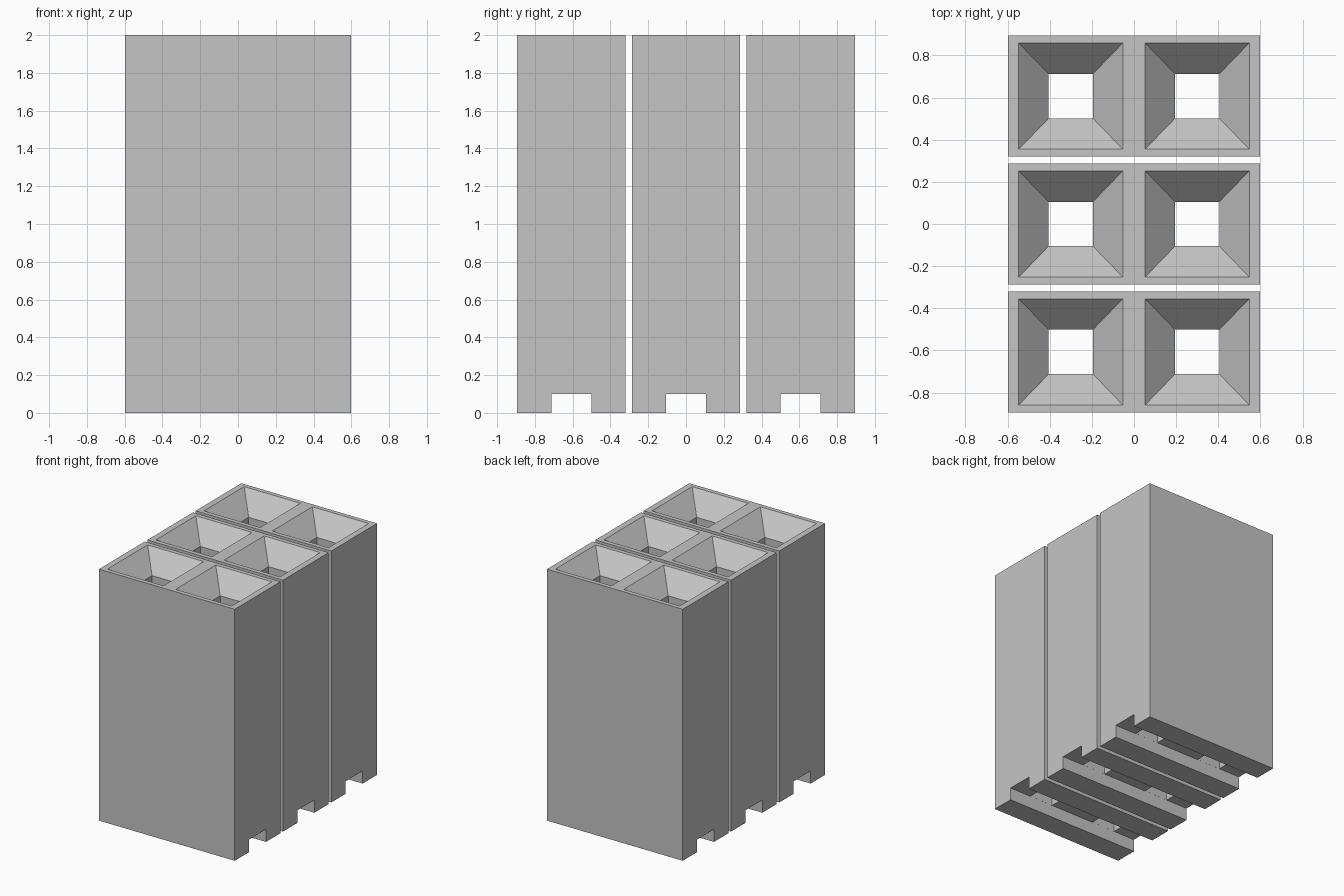
import bpy, bmesh

if "Cube" in bpy.data.objects:
    bpy.data.objects.remove(bpy.data.objects["Cube"], do_unlink=True)

HALF_X, HALF_Y, HEIGHT = 0.597, 0.287, 2.0
PITCH = 0.607          # spacing of the three blocks
CHANNEL_Y, CHANNEL_Z = 0.106, 0.1
POCKET_X = 0.3         # centre of each funnel
MOUTH = (0.247, 0.252)
SHAFT = (0.105, 0.1055)
FUNNEL_DEPTH = 0.15

grey = bpy.data.materials.new("light_grey")
grey.use_nodes = True
colour = (0.56, 0.56, 0.56, 1)
grey.diffuse_color = colour
grey.node_tree.nodes["Principled BSDF"].inputs["Base Color"].default_value = colour


def stacked_solid(name, levels, centre_x=0):
    """Closed solid through rectangles given as (half x, half y, z)."""
    bm = bmesh.new()
    rings = [[bm.verts.new((centre_x + sx * hx, sy * hy, z))
              for sx, sy in ((-1, -1), (1, -1), (1, 1), (-1, 1))]
             for hx, hy, z in levels]
    bm.faces.new(rings[0][::-1])
    bm.faces.new(rings[-1])
    for low, high in zip(rings, rings[1:]):
        for i in range(4):
            j = (i + 1) % 4
            bm.faces.new((low[i], low[j], high[j], high[i]))
    mesh = bpy.data.meshes.new(name)
    bm.to_mesh(mesh)
    bm.free()
    mesh.materials.append(grey)
    obj = bpy.data.objects.new(name, mesh)
    bpy.context.collection.objects.link(obj)
    return obj


def cut(target, cutter):
    """Subtract the cutter, then discard it."""
    cutter.hide_render = True
    mod = target.modifiers.new("cut", "BOOLEAN")
    mod.operation = "DIFFERENCE"
    mod.solver = "EXACT"
    mod.object = cutter
    bpy.context.view_layer.objects.active = target
    bpy.ops.object.modifier_apply(modifier=mod.name)
    bpy.data.objects.remove(cutter, do_unlink=True)


# Block body with a channel along its underside
block = stacked_solid("middle_block", [(HALF_X, HALF_Y, 0), (HALF_X, HALF_Y, HEIGHT)])
cut(block, stacked_solid("channel_cutter", [(1, CHANNEL_Y, -0.1), (1, CHANNEL_Y, CHANNEL_Z)]))

# Funnel pockets with straight shafts down to the channel
over = 0.1
slope = [(m - s) / FUNNEL_DEPTH for m, s in zip(MOUTH, SHAFT)]
for side in (-1, 1):
    cut(block, stacked_solid("funnel_cutter", [
        (*SHAFT, CHANNEL_Z / 2),
        (*SHAFT, HEIGHT - FUNNEL_DEPTH),
        (MOUTH[0] + slope[0] * over, MOUTH[1] + slope[1] * over, HEIGHT + over),
    ], side * POCKET_X))

# Repeat the block to the front and back
for name, y in (("front_block", -PITCH), ("back_block", PITCH)):
    copy = bpy.data.objects.new(name, block.data)
    copy.location.y = y
    bpy.context.collection.objects.link(copy)
